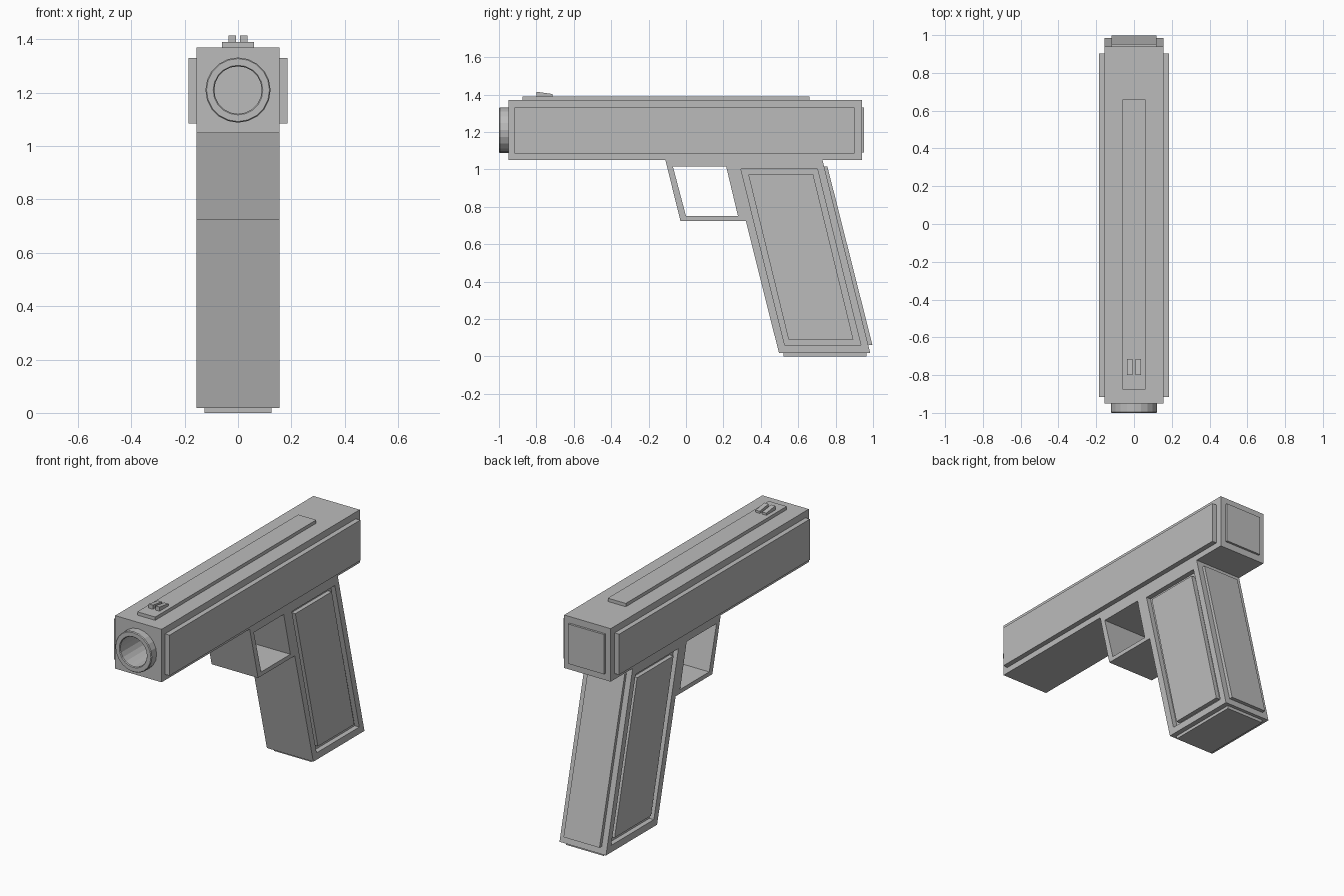
import bpy, bmesh, math
from mathutils import Matrix, Vector

old = bpy.data.objects.get("Cube")
if old:
    bpy.data.objects.remove(old, do_unlink=True)

# One plain grey finish for every part
grey = bpy.data.materials.new("plain grey")
grey.use_nodes = True
COLOUR = (0.5, 0.5, 0.5, 1)
grey.diffuse_color = COLOUR
grey.node_tree.nodes["Principled BSDF"].inputs["Base Color"].default_value = COLOUR


def finish(name, bm):
    bmesh.ops.recalc_face_normals(bm, faces=bm.faces)
    mesh = bpy.data.meshes.new(name)
    bm.to_mesh(mesh)
    bm.free()
    mesh.materials.append(grey)
    obj = bpy.data.objects.new(name, mesh)
    bpy.context.collection.objects.link(obj)
    return obj


def prism(name, outline, x0, x1):
    """Extrude a side outline of (y, z) points from x0 to x1."""
    bm = bmesh.new()
    face = bm.faces.new([bm.verts.new((x0, y, z)) for y, z in outline])
    new = bmesh.ops.extrude_face_region(bm, geom=[face])["geom"]
    verts = [v for v in new if isinstance(v, bmesh.types.BMVert)]
    bmesh.ops.translate(bm, verts=verts, vec=(x1 - x0, 0, 0))
    return finish(name, bm)


def box(name, x0, x1, y0, y1, z0, z1):
    return prism(name, [(y0, z0), (y1, z0), (y1, z1), (y0, z1)], x0, x1)


def lathe(name, profile, z, sides=20):
    """Spin (radius, y) points about the barrel axis at height z."""
    bm = bmesh.new()
    verts = [bm.verts.new((r, y, z)) for r, y in profile]
    edges = [bm.edges.new(pair) for pair in zip(verts, verts[1:])]
    bmesh.ops.spin(bm, geom=verts + edges, cent=(0, 0, z), axis=(0, 1, 0),
                   angle=math.tau, steps=sides)
    bmesh.ops.remove_doubles(bm, verts=bm.verts, dist=0.0005)
    return finish(name, bm)


def cut(target, cutter):
    cutter.hide_render = True
    cutter.hide_viewport = True
    cutter.display_type = 'WIRE'
    mod = target.modifiers.new(cutter.name, 'BOOLEAN')
    mod.operation = 'DIFFERENCE'
    mod.solver = 'EXACT'
    mod.object = cutter


HALF = 0.155
AXIS = 1.21

# Slide, with the bore opened at its front
slide = box("slide", -HALF, HALF, -0.95, 0.94, 1.05, 1.37)
cut(slide, lathe("bore_cutter", [(0, -1.1), (0.1, -1.1), (0.1, -0.59), (0, -0.59)], AXIS))
lathe("barrel", [(0.122, -0.95), (0.122, -0.995), (0.118, -1), (0.093, -1),
                 (0.089, -0.995), (0.089, -0.6), (0, -0.6)], AXIS)
box("slide_back_plate", -0.12, 0.12, 0.94, 0.953, 1.09, 1.33)
box("top_rib", -0.06, 0.06, -0.875, 0.66, 1.37, 1.39)

# Grip and guard frame, with the guard opening cut through
frame = prism("grip_frame", [(-0.11, 1.05), (-0.03, 0.725), (0.32, 0.725), (0.497, 0.018),
                             (0.985, 0.018), (0.73, 1.05)], -HALF, HALF)
cut(frame, prism("guard_cutter", [(-0.07, 1.015), (0.0, 0.75), (0.278, 0.75), (0.215, 1.015)],
                 -0.3, 0.3))
box("grip_base_plate", -0.125, 0.125, 0.52, 0.965, 0, 0.018)
prism("grip_back_plate", [(0.738, 1.015), (0.756, 1.015), (0.997, 0.06), (0.974, 0.06)],
      -0.12, 0.12)

# Mirrored side details
recess = [(0.293, 1.003), (0.702, 1.003), (0.935, 0.06), (0.528, 0.06)]
panel = [(0.333, 0.973), (0.68, 0.973), (0.895, 0.09), (0.548, 0.09)]
for side, s in (("left", 1), ("right", -1)):
    box(side + "_slide_panel", s * HALF, s * 0.185, -0.917, 0.902, 1.085, 1.33)
    cut(frame, prism(side + "_recess_cutter", recess, s * 0.125, s * 0.2))
    prism(side + "_grip_panel", panel, s * 0.125, s * 0.15)
    prism(side + "_front_sight", [(-0.80, 1.39), (-0.715, 1.39), (-0.715, 1.403), (-0.80, 1.415)],
          s * 0.008, s * 0.036)
